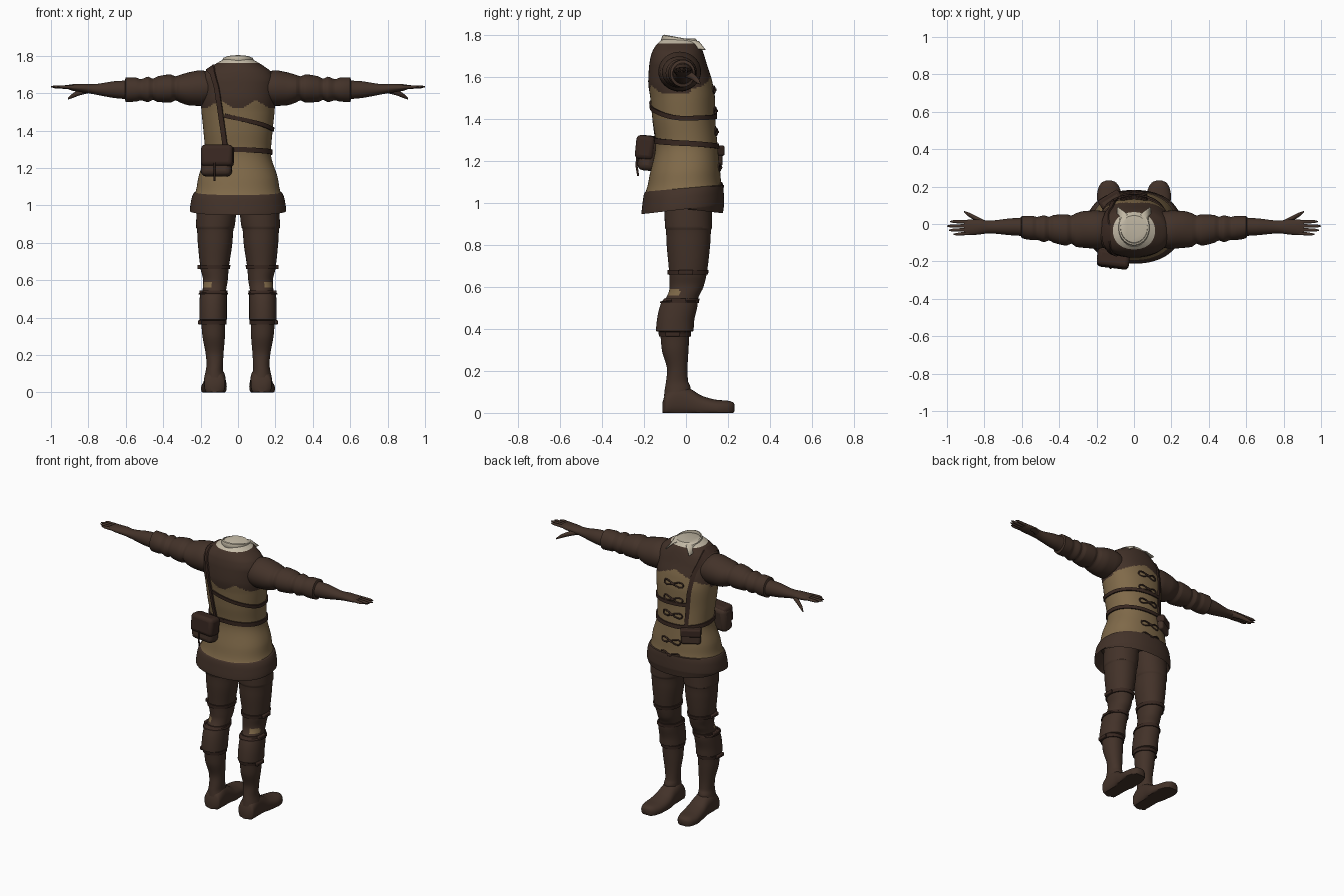
import bpy, bmesh, math
from mathutils import Vector

if "Cube" in bpy.data.objects:
    bpy.data.objects.remove(bpy.data.objects["Cube"])


def material(name, rgb):
    m = bpy.data.materials.new(name)
    m.diffuse_color = (*rgb, 1)
    m.use_nodes = True
    m.node_tree.nodes["Principled BSDF"].inputs["Base Color"].default_value = m.diffuse_color
    return m


BROWN = material("dark brown leather", (0.056, 0.032, 0.022))
TAN = material("tan cloth", (0.215, 0.143, 0.067))
CREAM = material("cream linen", (0.56, 0.50, 0.39))
STRAP = material("strap leather", (0.040, 0.021, 0.015))
MATS = [BROWN, TAN, CREAM, STRAP]


def interp(keys, t):
    """Monotone cubic through keys (t, values...)."""
    i = 0
    while i < len(keys) - 2 and t > keys[i + 1][0]:
        i += 1
    sec = lambda k, c: (keys[k + 1][c] - keys[k][c]) / (keys[k + 1][0] - keys[k][0])

    def slope(k, c):
        if k == 0 or k == len(keys) - 1:
            return sec(min(k, len(keys) - 2), c)
        a, b = sec(k - 1, c), sec(k, c)
        return 0 if a * b <= 0 else 2 * a * b / (a + b)
    h = keys[i + 1][0] - keys[i][0]
    u = (t - keys[i][0]) / h
    return [(1 + 2 * u) * (1 - u) ** 2 * keys[i][c] + u * (1 - u) ** 2 * h * slope(i, c)
            + u * u * (3 - 2 * u) * keys[i + 1][c] + u * u * (u - 1) * h * slope(i + 1, c)
            for c in range(1, len(keys[0]))]


def ring_point(keys, t, ang, axis="z", e=2.0, grow=0.0):
    alo, ahi, blo, bhi = interp(keys, t)
    c, s = math.cos(ang), math.sin(ang)
    a = (alo + ahi) / 2 + ((ahi - alo) / 2 + grow) * math.copysign(abs(c) ** (2 / e), c)
    b = (blo + bhi) / 2 + ((bhi - blo) / 2 + grow) * math.copysign(abs(s) ** (2 / e), s)
    return Vector({"z": (a, b, t), "x": (t, b, a), "y": (a, t, b)}[axis])


def finish(name, bm, mat=0, angle=40):
    bmesh.ops.recalc_face_normals(bm, faces=bm.faces[:])
    me = bpy.data.meshes.new(name)
    bm.to_mesh(me)
    bm.free()
    for m in MATS:
        me.materials.append(m)
    if mat:
        for p in me.polygons:
            p.material_index = mat
    ob = bpy.data.objects.new(name, me)
    bpy.context.collection.objects.link(ob)
    bpy.ops.object.select_all(action="DESELECT")
    ob.select_set(True)
    bpy.context.view_layer.objects.active = ob
    bpy.ops.object.shade_smooth_by_angle(angle=math.radians(angle))
    return ob


def loft(name, keys, axis="z", n=32, step=0.02, e=2.0, rule=None, post=None, mat=0, grow=0.0, span=None):
    lo, hi = span or (keys[0][0], keys[-1][0])
    k = max(2, round((hi - lo) / step))
    ts = sorted({round(lo + (hi - lo) * i / k, 4) for i in range(k + 1)}
                | {round(q[0], 4) for q in keys if lo < q[0] < hi})
    bm = bmesh.new()
    rows = [[bm.verts.new(ring_point(keys, t, 2 * math.pi * j / n, axis, e, grow)) for j in range(n)] for t in ts]
    for r, q in zip(rows, rows[1:]):
        for j in range(n):
            bm.faces.new((r[j], r[(j + 1) % n], q[(j + 1) % n], q[j]))
    bm.faces.new(rows[0])
    bm.faces.new(rows[-1])
    if rule:
        for f in bm.faces:
            f.material_index = rule(f.calc_center_median())
    if post:
        for v in bm.verts:
            v.co = post(v.co)
    return finish(name, bm, mat)


def box(name, loc, size, rot=(0, 0, 0), mat=0, bevel=0.01):
    bpy.ops.mesh.primitive_cube_add(size=1, location=loc, rotation=rot)
    ob = bpy.context.object
    ob.name, ob.scale = name, size
    bpy.ops.object.transform_apply(location=False, rotation=False, scale=True)
    ob.data.materials.append(MATS[mat])
    b = ob.modifiers.new("bevel", "BEVEL")
    b.width, b.segments = bevel, 3
    bpy.ops.object.shade_smooth_by_angle(angle=math.radians(40))
    return ob


def cord(name, pts, r, mat=3, cyclic=False):
    cu = bpy.data.curves.new(name, "CURVE")
    cu.dimensions, cu.bevel_depth, cu.bevel_resolution, cu.use_fill_caps = "3D", r, 2, True
    sp = cu.splines.new("POLY")
    sp.points.add(len(pts) - 1)
    for p, q in zip(sp.points, pts):
        p.co = (*q, 1)
    sp.use_cyclic_u = cyclic
    cu.materials.append(MATS[mat])
    ob = bpy.data.objects.new(name, cu)
    bpy.context.collection.objects.link(ob)


# tunic: rows below 0.97 fold up inside the hem
def tk(z, w, back, front):
    return (z, -w, w, back, front)


TUNIC = [tk(.90, .22, -.18, .155), tk(.968, .25, -.206, .176), tk(.972, .257, -.212, .182),
         tk(1.03, .25, -.206, .18), tk(1.068, .236, -.198, .176), tk(1.072, .228, -.192, .170),
         tk(1.15, .212, -.172, .162), tk(1.28, .176, -.145, .15), tk(1.4, .185, -.16, .14),
         tk(1.5, .195, -.17, .138), tk(1.58, .2, -.18, .125), tk(1.66, .2, -.175, .10),
         tk(1.71, .18, -.165, .085), tk(1.75, .13, -.145, .07), tk(1.785, .07, -.11, .045)]


def tilt(p):
    z = p.z + .115 * p.y * max(0, min(1, (1.3 - p.z) / .3))
    return Vector((p.x, p.y, 1.94 - z if p.z < .97 else z))


def tunic_colour(p):
    if p.z > 1.765:
        return 2
    wave = 1 - abs(math.cos(math.pi * p.x / .19))
    yoke = 1.52 + .05 * wave if p.y < .02 else 1.63 - .45 * abs(p.x)
    return 0 if p.z < 1.071 or p.z > yoke else 1


loft("tunic", TUNIC, n=96, step=.008, e=2.2, rule=tunic_colour, post=tilt)


# straps that follow the tunic surface: path of (angle in degrees, height)
def strap(name, path, width):
    keys = [(i, math.radians(a), z) for i, (a, z) in enumerate(path)]
    n = 12 * (len(path) - 1)
    bm, rows = bmesh.new(), []
    for i in range(n + 1):
        t = i * (len(path) - 1) / n
        a, z = interp(keys, t)
        a0, z0 = interp(keys, t - .02)
        a1, z1 = interp(keys, t + .02)
        d = Vector(((a1 - a0) * .18, z1 - z0)).normalized() * width / 2
        rows.append([[bm.verts.new(tilt(ring_point(TUNIC, z + s * d.x, a - s * d.y / .18, e=2.2, grow=g)))
                      for s, g in ((-1, -.004), (-1, .008), (1, .008), (1, -.004))]][0])
    for r, q in zip(rows, rows[1:]):
        for j in range(4):
            bm.faces.new((r[j], r[(j + 1) % 4], q[(j + 1) % 4], q[j]))
    bm.faces.new(rows[0])
    bm.faces.new(rows[-1])
    finish(name, bm, 3)


strap("waist_belt", [(-90, 1.30), (0, 1.285), (90, 1.27), (180, 1.285), (270, 1.30)], .026)
strap("chest_strap", [(-109, 1.48), (-60, 1.44), (0, 1.405), (60, 1.41), (122, 1.42)], .022)
strap("shoulder_strap", [(250, 1.31), (246, 1.43), (242, 1.55), (235, 1.66), (218, 1.72), (180, 1.74),
                         (145, 1.715), (125, 1.62), (120, 1.45), (120, 1.28)], .026)

# frog fastenings down the chest
for z in (1.54, 1.44, 1.34, 1.17, 1.08):
    y = tilt(ring_point(TUNIC, z, math.pi / 2, e=2.2)).y
    loop = []
    for i in range(40):
        t = 2 * math.pi * i / 40
        x = .068 * math.cos(t)
        loop.append((x, y + .004 - x * x * 2.2, z + .016 * math.sin(2 * t)))
    cord("frog_loop", loop, .005, cyclic=True)
    box("frog_toggle", (0, y + .006, z), (.03, .014, .014), mat=3, bevel=.005)

# folded shirt collar, open at the chest
bm, rows, N = bmesh.new(), [], 48
for i in range(N + 1):
    a = math.radians(-152 + 304 * i / N)
    f = (1 - math.cos(a)) / 2
    row = []
    for r, z, pt in ((.062, 1.75 - .03 * f, 0), (.072, 1.803 - .03 * f, 0), (.08, 1.80 - .03 * f, .2), (.09, 1.77 - .04 * f, 1)):
        row.append(bm.verts.new((math.sin(a) * r + math.copysign(.062 * pt * f ** 5, a),
                                 -.022 - math.cos(a) * r * 1.12 + .035 * pt * f ** 5, z)))
    rows.append(row)
for r, q in zip(rows, rows[1:]):
    for j in range(3):
        bm.faces.new((r[j], r[j + 1], q[j + 1], q[j]))
collar = finish("shirt_collar", bm, 2)
collar.modifiers.new("thickness", "SOLIDIFY").thickness = .004

# back pouch with flap and tie, and the small belt pouch
box("back_pouch", (-.115, -.178, 1.235), (.165, .085, .16), (-.1, 0, -.12), bevel=.028)
box("back_pouch_flap", (-.11, -.188, 1.265), (.172, .09, .115), (-.1, 0, -.12), mat=3, bevel=.022)
cord("pouch_tie", [(-.125, -.232, 1.23), (-.125, -.236, 1.18), (-.125, -.228, 1.13)], .005)
box("belt_pouch", (-.125, .125, 1.225), (.12, .055, .10), (0, 0, .55), bevel=.014)
box("belt_pouch_flap", (-.127, .130, 1.25), (.125, .058, .05), (0, 0, .55), mat=3, bevel=.01)

SLEEVE = [(.12, 1.56, 1.70, -.12, .06), (.2, 1.532, 1.722, -.132, .072), (.26, 1.535, 1.712, -.128, .07),
          (.31, 1.55, 1.698, -.122, .058), (.335, 1.562, 1.69, -.105, .045), (.36, 1.55, 1.70, -.115, .052),
          (.43, 1.553, 1.69, -.10, .048), (.455, 1.565, 1.677, -.088, .038), (.48, 1.552, 1.688, -.097, .046),
          (.52, 1.562, 1.675, -.085, .038), (.545, 1.555, 1.683, -.085, .044), (.6, 1.553, 1.683, -.075, .044),
          (.605, 1.568, 1.668, -.064, .034), (.66, 1.574, 1.664, -.06, .03), (.78, 1.596, 1.648, -.05, .018),
          (.82, 1.603, 1.65, -.055, .024), (.88, 1.612, 1.648, -.06, .024), (.91, 1.622, 1.644, -.056, .018)]
LEG = [(.08, .07, .18, -.105, .02), (.12, .08, .172, -.1, .022), (.15, .08, .168, -.095, .01),
       (.2, .078, .172, -.09, .007), (.3, .07, .19, -.115, .012), (.385, .068, .2, -.125, .018),
       (.39, .06, .207, -.143, .036), (.43, .06, .207, -.14, .038), (.53, .06, .203, -.116, .056),
       (.535, .064, .19, -.104, .056), (.6, .055, .187, -.078, .083), (.66, .05, .2, -.08, .098),
       (.8, .03, .215, -.092, .115), (.875, .024, .22, -.096, .12), (.88, .02, .224, -.1, .124),
       (.96, .01, .222, -.102, .124), (1.06, .004, .215, -.1, .12)]
FOOT = [(-.112, .1, .15, .0, .05), (-.095, .07, .18, -.02, .10), (-.04, .066, .182, -.02, .135),
        (.01, .065, .182, -.02, .12), (.08, .06, .19, -.02, .08), (.15, .065, .198, -.02, .062),
        (.2, .08, .188, -.02, .058), (.225, .1, .168, -.01, .05), (.232, .12, .15, .01, .04)]


def patch(p):
    return 1 if .555 + .1 * abs(p.y + .05) < p.z < .595 and -.09 < p.y < -.03 and p.x > .14 else 0


for s, side in ((1, "right"), (-1, "left")):
    flip = lambda p: Vector((p.x * s, p.y, max(p.z, 0)))
    # arm, palm, fingers and thumb
    loft(side + "_sleeve_and_glove", SLEEVE, "x", 32, .012, post=flip)
    for y0, y1, tip in ((-.048, -.055, .965), (-.03, -.033, .99), (-.01, -.011, 1.0), (.01, .013, .985)):
        r = .0105
        loft(side + "_finger", [(.88, 1.632 - r, 1.632 + r, y0 - r, y0 + r),
                                (tip - .02, 1.634 - .008, 1.634 + .008, y1 - .008, y1 + .008),
                                (tip, 1.632, 1.637, y1 - .003, y1 + .003)], "x", 10, .02, post=flip)
    loft(side + "_thumb", [(.80, 1.60, 1.635, -.02, .02), (.85, 1.587, 1.618, .018, .046),
                           (.89, 1.572, 1.594, .044, .064), (.908, 1.566, 1.576, .062, .07)], "x", 12, .01, post=flip)
    # leg with boot cuff and knee patch, foot
    loft(side + "_leg_and_boot", LEG, "z", 48, .01, 2.1, rule=patch, post=flip)
    loft(side + "_foot", FOOT, "y", 32, .012, 2.4, post=flip)
    # buckled leg straps
    for z in (.67, .535, .375):
        loft(side + "_leg_strap", LEG, "z", 40, .01, 2.1, post=flip, mat=3, grow=.007, span=(z - .011, z + .011))
        _, xhi, ylo, yhi = interp(LEG, z)
        box(side + "_strap_buckle", (s * (xhi + .006), (ylo + yhi) / 2 - .01, z), (.02, .07, .022), mat=3, bevel=.005)
